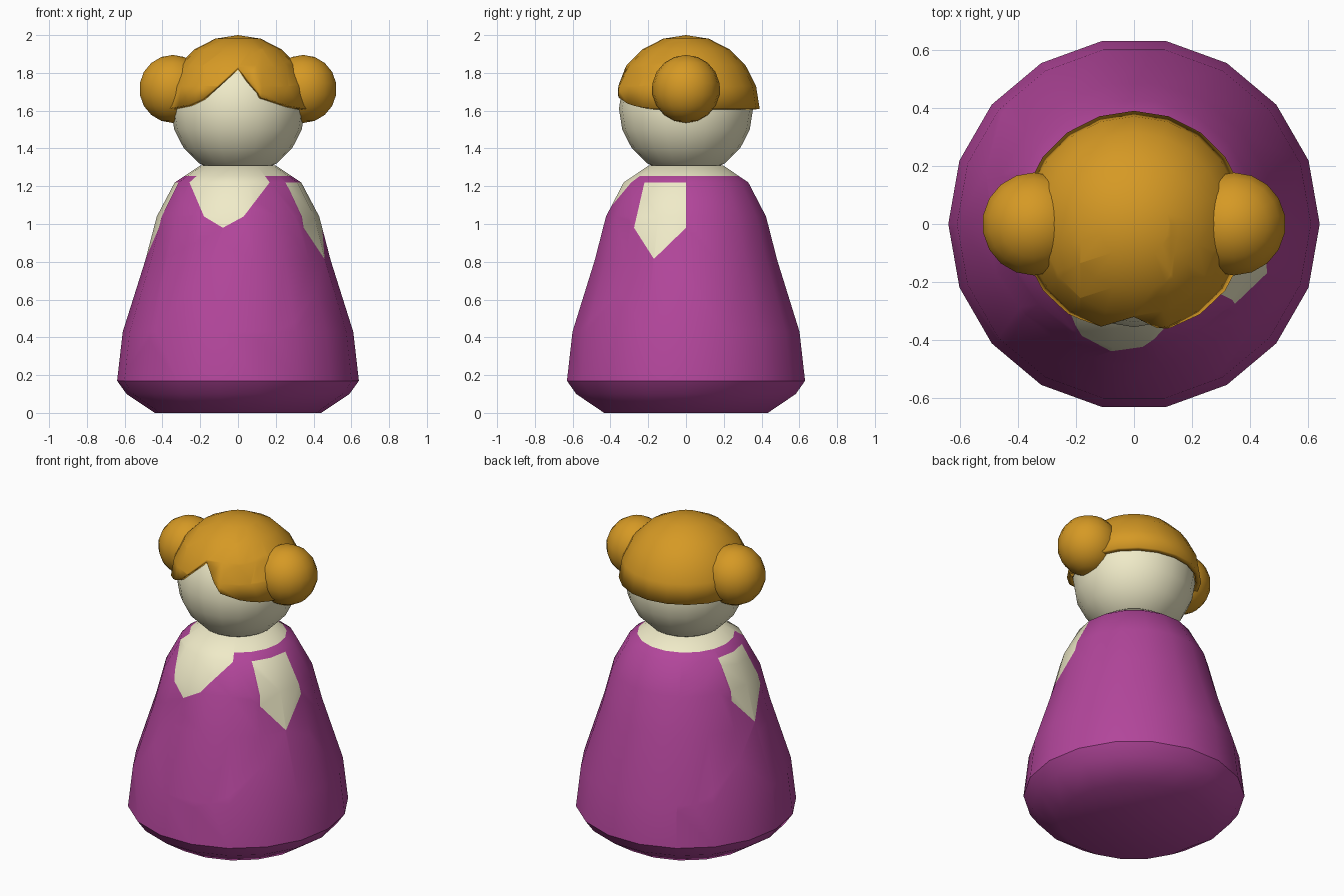
import bpy, bmesh, math
from mathutils import Vector, Matrix

if "Cube" in bpy.data.objects:
    bpy.data.objects.remove(bpy.data.objects["Cube"])


def material(name, color):
    m = bpy.data.materials.new(name)
    m.diffuse_color = (*color, 1)
    m.use_nodes = True
    m.node_tree.nodes["Principled BSDF"].inputs["Base Color"].default_value = m.diffuse_color
    return m


PURPLE = material("purple", (0.45, 0.061, 0.33))
CREAM = material("cream", (0.87, 0.83, 0.58))
GOLD = material("gold", (0.67, 0.32, 0.018))


def finish(name, bm, mats, angle=38):
    me = bpy.data.meshes.new(name)
    bm.to_mesh(me)
    bm.free()
    for m in mats:
        me.materials.append(m)
    ob = bpy.data.objects.new(name, me)
    bpy.context.collection.objects.link(ob)
    bpy.ops.object.select_all(action='DESELECT')
    ob.select_set(True)
    bpy.context.view_layer.objects.active = ob
    bpy.ops.object.shade_smooth_by_angle(angle=math.radians(angle))
    return ob


def knife(bm, pts, azimuth):
    """Cut a convex (side, z) outline into the faces looking towards azimuth; return the faces inside."""
    a = math.radians(azimuth)
    out = Vector((math.cos(a), math.sin(a), 0))
    side = Vector((-math.sin(a), math.cos(a), 0))
    pts = [side * s + Vector((0, 0, z)) for s, z in pts]
    mid = sum(pts, Vector()) / len(pts)
    region = [f for f in bm.faces if f.normal.dot(out) > 0.01]
    for p, q in zip(pts, pts[1:] + pts[:1]):
        n = (q - p).cross(out).normalized()
        if n.dot(mid - p) < 0:
            n = -n
        edges = {e for f in region for e in f.edges}
        verts = {v for f in region for v in f.verts}
        res = bmesh.ops.bisect_plane(bm, geom=region + list(edges) + list(verts),
                                     dist=1e-4, plane_co=p, plane_no=n)
        region = [g for g in res["geom"] if isinstance(g, bmesh.types.BMFace)
                  and n.dot(g.calc_center_median() - p) > 0]
    return region


def ball(radius, center, sides):
    bm = bmesh.new()
    bmesh.ops.create_uvsphere(bm, u_segments=sides, v_segments=sides // 2, radius=radius,
                              matrix=Matrix.Translation(center))
    return bm


# Body: turned 18-sided gown with closed ends
N = 18
profile = [(0.44, 0), (0.59, 0.1), (0.64, 0.17), (0.61, 0.43), (0.49, 0.81),
           (0.43, 1.04), (0.335, 1.22), (0.2825, 1.255), (0.2, 1.31)]
bm = bmesh.new()
rings = [[bm.verts.new((r * math.cos(i * math.tau / N), r * math.sin(i * math.tau / N), z))
          for i in range(N)] for r, z in profile]
for lo, hi in zip(rings, rings[1:]):
    for i in range(N):
        j = (i + 1) % N
        bm.faces.new((lo[i], lo[j], hi[j], hi[i]))
bm.faces.new(rings[0][::-1])
bm.faces.new(rings[-1])
bm.normal_update()

# Cream neck, neckline and the two hands, cut into the gown
for f in bm.faces:
    if f.calc_center_median().z > 1.255:
        f.material_index = 1
neckline = [(-0.218, 1.255), (0.1425, 1.255), (0.1675, 1.22), (0.03, 1.04),
            (-0.08, 0.98), (-0.18, 1.04), (-0.257, 1.22)]
hand = [(-0.22, 1.22), (0, 1.22), (0, 0.98), (-0.17, 0.815), (-0.275, 0.98)]
for outline, azimuth in ((neckline, -90), (hand, 0), (hand, 200)):
    for f in knife(bm, outline, azimuth):
        f.material_index = 1
    bm.normal_update()
finish("body", bm, [PURPLE, CREAM])

# Head
finish("head", ball(0.355, (0, 0, 1.61), 20), [CREAM])

# Hair: half dome with a parted fringe cut out of the front
bm = ball(0.39, (0, 0, 1.61), 20)
bmesh.ops.delete(bm, geom=[v for v in bm.verts if v.co.z < 1.605], context='VERTS')
fringe = [(-0.36, 1.612), (-0.265, 1.63), (-0.185, 1.665), (0, 1.83),
          (0.127, 1.67), (0.27, 1.625), (0.34, 1.612)]
for (x0, z0), (x1, z1) in zip(fringe, fringe[1:]):
    bm.normal_update()
    faces = knife(bm, [(x0, 1.6), (x0, z0), (x1, z1), (x1, 1.6)], -90)
    bmesh.ops.delete(bm, geom=faces, context='FACES')
hair = finish("hair", bm, [GOLD])
shell = hair.modifiers.new("thickness", 'SOLIDIFY')
shell.thickness = 0.03
shell.offset = -1

# Hair buns
for label, s in (("left", -1), ("right", 1)):
    finish(f"hair_bun_{label}", ball(0.18, (s * 0.345, 0, 1.715), 18), [GOLD])
